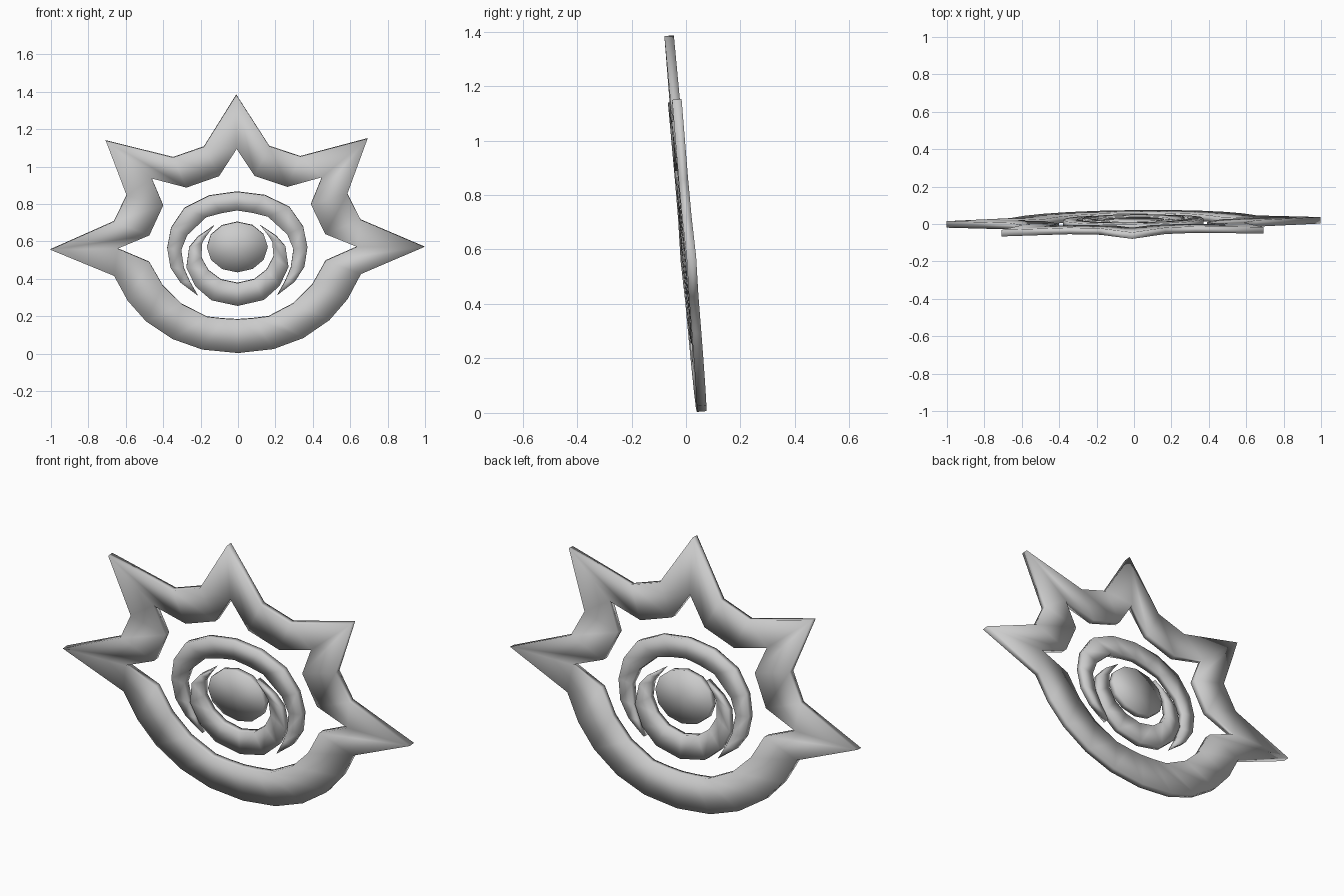
import bpy
import bmesh
import math
from mathutils import Matrix

cube = bpy.data.objects.get("Cube")
if cube:
    bpy.data.objects.remove(cube, do_unlink=True)

THICKNESS = 0.035

# One plain grey for the whole emblem
grey = bpy.data.materials.new("plain grey")
grey.use_nodes = True
colour = (0.6, 0.6, 0.6, 1)
grey.diffuse_color = colour
grey.node_tree.nodes["Principled BSDF"].inputs["Base Color"].default_value = colour

# The upright plate leans forward a little, with a trace of yaw and roll
lean = (Matrix.Translation((0, 0.0575, 0))
        @ Matrix.Rotation(0.011, 4, "Z")
        @ Matrix.Rotation(-0.0075, 4, "Y")
        @ Matrix.Rotation(0.086, 4, "X"))


def finish(name, bm):
    """Clean the mesh, tilt it and make a smooth-shaded object."""
    bmesh.ops.remove_doubles(bm, verts=bm.verts, dist=0.0005)
    bmesh.ops.recalc_face_normals(bm, faces=bm.faces)
    bm.transform(lean)
    for face in bm.faces:
        face.smooth = True
    mesh = bpy.data.meshes.new(name)
    bm.to_mesh(mesh)
    bm.free()
    mesh.materials.append(grey)
    obj = bpy.data.objects.new(name, mesh)
    bpy.context.collection.objects.link(obj)
    return obj


def band(name, outer, inner, closed):
    """Flat band between two outlines given for the +x half, mirrored in x."""
    half = list(zip(outer, inner))
    skip_end = half[:-1] if closed else half
    mirrored = [tuple((-x, z) for x, z in pair) for pair in skip_end[1:]]
    stations = mirrored[::-1] + half
    bm = bmesh.new()
    rings = []
    for (ox, oz), (ix, iz) in stations:
        front, back = -THICKNESS / 2, THICKNESS / 2
        corners = ((ox, front, oz), (ix, front, iz), (ix, back, iz), (ox, back, oz))
        rings.append([bm.verts.new(c) for c in corners])
    following = rings[1:] + (rings[:1] if closed else [])
    for a, b in zip(rings, following):
        for k in range(4):
            n = (k + 1) % 4
            bm.faces.new((a[k], a[n], b[n], b[k]))
    return finish(name, bm)


# Outer frame: five points above, round bowl below
band("spiked_frame",
     [(0, 1.39), (.175, 1.113), (.34, 1.057), (.7, 1.15), (.59, .855),
      (.66, .715), (1, .567), (.66, .424), (.588, .29), (.49, .178),
      (.35, .083), (.19, .025), (0, .005)],
     [(0, 1.1), (.095, .955), (.27, .895), (.455, .945), (.395, .8),
      (.47, .64), (.64, .57), (.472, .497), (.4, .37), (.3, .27),
      (.165, .2), (.08, .19), (0, .185)],
     closed=True)

# Larger crescent, open at the bottom
band("upper_crescent",
     [(0, .87), (.15, .85), (.28, .786), (.353, .68), (.375, .57),
      (.358, .465), (.305, .385), (.213, .315)],
     [(0, .77), (.08, .757), (.165, .735), (.267, .64), (.3, .56),
      (.285, .46), (.255, .39), (.213, .315)],
     closed=False)

# Smaller crescent, open at the top
band("lower_crescent",
     [(0, .258), (.14, .289), (.225, .364), (.273, .465), (.257, .575),
      (.21, .63), (.123, .69)],
     [(0, .38), (.09, .4), (.155, .45), (.193, .52), (.187, .6),
      (.165, .635), (.123, .69)],
     closed=False)

# Central oval disc
disc = bmesh.new()
bmesh.ops.create_cone(disc, cap_ends=True, cap_tris=True, segments=12,
                      radius1=1, radius2=1, depth=THICKNESS)
disc.transform(Matrix.Translation((0, 0, 0.573))
               @ Matrix.Diagonal((0.163, 1, 0.135, 1))
               @ Matrix.Rotation(math.pi / 2, 4, "X"))
finish("central_disc", disc)
